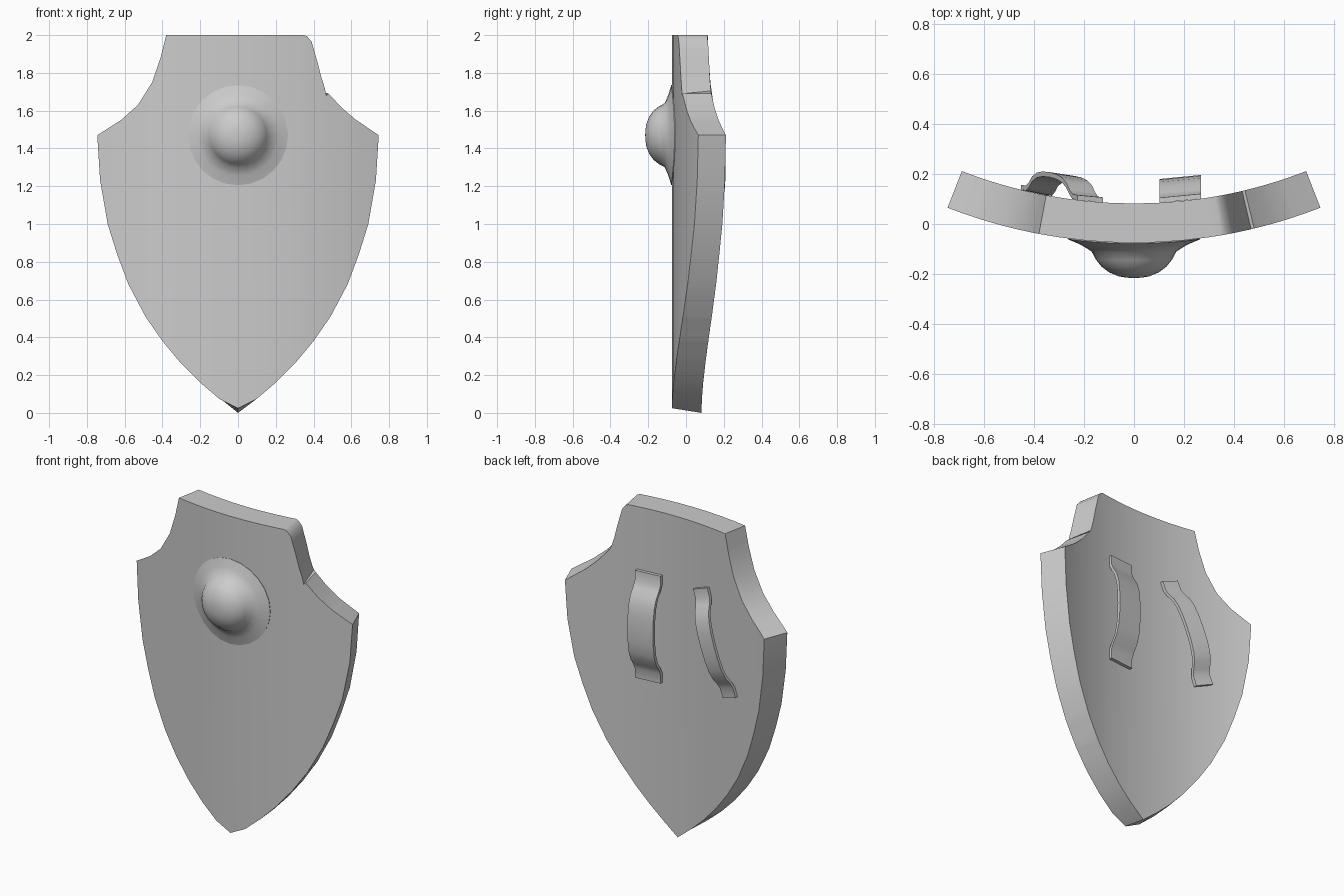
import bpy, bmesh, math

if "Cube" in bpy.data.objects:
    bpy.data.objects.remove(bpy.data.objects["Cube"])

R, T, YF = 2.05, 0.157, -0.075          # outer bend radius, thickness, front y at x=0
CY = YF + R                             # bend axis y


def interp(pts, x):
    for (x0, z0), (x1, z1) in zip(pts, pts[1:]):
        if x0 <= x <= x1:
            return z0 + (z1 - z0) * (x - x0) / (x1 - x0)
    return pts[-1][1]


def surf_y(x, r):
    return CY - math.sqrt(r * r - x * x)


def finish(name, bm, angle=30):
    bmesh.ops.remove_doubles(bm, verts=bm.verts, dist=1e-5)
    bmesh.ops.recalc_face_normals(bm, faces=bm.faces)
    me = bpy.data.meshes.new(name)
    bm.to_mesh(me)
    bm.free()
    ob = bpy.data.objects.new(name, me)
    bpy.context.collection.objects.link(ob)
    bpy.ops.object.select_all(action='DESELECT')
    bpy.context.view_layer.objects.active = ob
    ob.select_set(True)
    bpy.ops.object.shade_smooth_by_angle(angle=math.radians(angle))
    return ob


# shield plate: vertical columns between lower and upper outline, bent round a z axis
low = [(0, 0), (.1, .075), (.2, .16), (.3, .26), (.4, .38), (.49, .51), (.58, .68),
       (.64, .84), (.69, 1.0), (.73, 1.23), (.745, 1.47)]
low = [(-x, z) for x, z in reversed(low[1:])] + low
left = [(-.745, 1.47), (-.62, 1.55), (-.53, 1.63), (-.455, 1.75), (-.41, 1.88), (-.38, 2)]
right = [(.35, 2), (.365, 1.994), (.39, 1.965), (.42, 1.86), (.44, 1.78), (.458, 1.725),
         (.468, 1.705), (.48, 1.69), (.55, 1.615), (.62, 1.555), (.745, 1.47)]
high = left + right
xs = sorted({x for x, z in low + high})

bm = bmesh.new()
cols = []
for x in xs:
    k = (R - T) / R
    zl, zh = interp(low, x), interp(high, x)
    nick = .025 if abs(x - .468) < .001 else 0      # small chip in the front edge
    chip = .025 if x == 0 else 0                    # worn front tip
    yf, yb = surf_y(x, R), surf_y(x * k, R - T)
    cols.append([bm.verts.new(p) for p in (
        (x, yf, zl + chip), (x, yf, zh - nick), (x * k, yb, zh), (x * k, yb, zl))])
for a, b in zip(cols, cols[1:]):
    for i in range(4):
        j = (i + 1) % 4
        bm.faces.new((a[i], a[j], b[j], b[i]))
bm.faces.new(cols[0])
bm.faces.new(cols[-1])
bmesh.ops.dissolve_degenerate(bm, edges=bm.edges, dist=1e-5)
finish("shield_plate", bm)

# round boss: lathed profile whose flange follows the plate
prof = [(.262, -.06), (.265, -.078), (.215, -.093), (.17, -.112), (.152, -.145),
        (.13, -.172), (.1, -.194), (.06, -.21), (.03, -.2145)]
N = 24
bm = bmesh.new()
rings = []
for r, y in prof:
    ring = []
    for i in range(N):
        a = 2 * math.pi * i / N
        x = r * math.cos(a)
        bend = (surf_y(x, R) - YF) * (1 if r > .2 else .4)
        ring.append(bm.verts.new((x, y + bend, 1.47 + r * math.sin(a))))
    rings.append(ring)
for a, b in zip(rings, rings[1:]):
    for i in range(N):
        j = (i + 1) % N
        bm.faces.new((a[i], a[j], b[j], b[i]))
tip = bm.verts.new((0, -.216, 1.47))
for i in range(N):
    bm.faces.new((rings[-1][i], rings[-1][(i + 1) % N], tip))
finish("boss", bm, 50)


# arched straps on the back
arch = [(0, 0), (.09, .002), (.14, .018), (.2, .045), (.28, .063), (.38, .072), (.5, .075)]
arch += [(1 - t, h) for t, h in reversed(arch[:-1])]


def strap(name, top, bottom, width, thick=.02):
    dx, dz = bottom[0] - top[0], bottom[1] - top[1]
    n = math.hypot(dx, dz)
    wx, wz = -dz / n * width / 2, dx / n * width / 2
    bm = bmesh.new()
    secs = []
    for t, h in arch:
        cx, cz = top[0] + dx * t, top[1] + dz * t
        sec = []
        for s, d in ((-1, 0), (1, 0), (1, thick), (-1, thick)):
            x = cx + s * wx
            sec.append(bm.verts.new((x, surf_y(x, R - T) + h + d, cz + s * wz)))
        secs.append(sec)
    for a, b in zip(secs, secs[1:]):
        for i in range(4):
            j = (i + 1) % 4
            bm.faces.new((a[i], a[j], b[j], b[i]))
    bm.faces.new(secs[0])
    bm.faces.new(secs[-1])
    finish(name, bm, 40)


strap("arm_strap", (.185, 1.61), (.185, .94), .165)
strap("hand_strap", (-.175, 1.61), (-.4, 1.0), .11)
